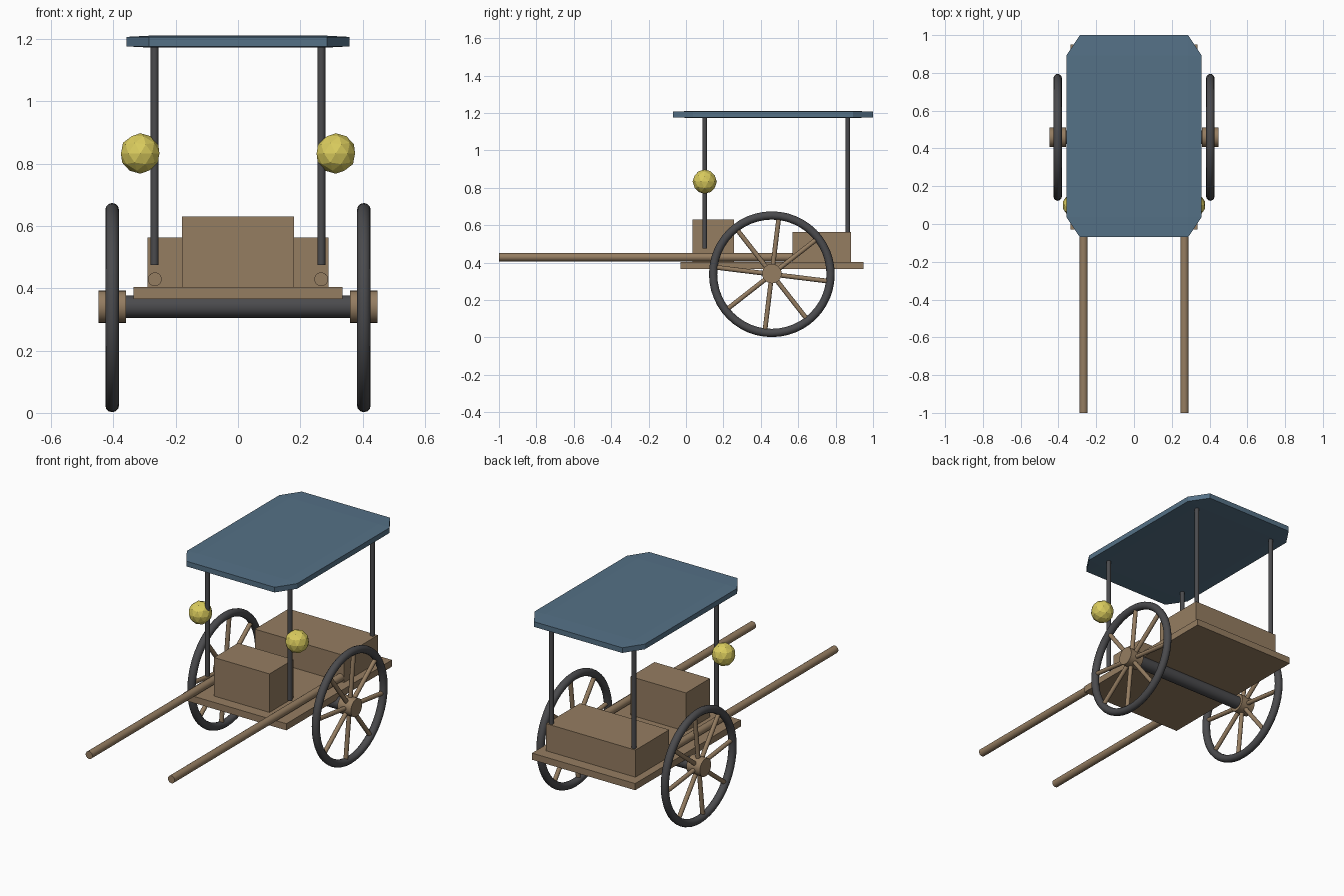
import bpy, bmesh, math
from mathutils import Matrix, Vector

if "Cube" in bpy.data.objects:
    bpy.data.objects.remove(bpy.data.objects["Cube"])


def material(name, rgb):
    m = bpy.data.materials.new(name)
    m.diffuse_color = (*rgb, 1)
    m.use_nodes = True
    m.node_tree.nodes["Principled BSDF"].inputs["Base Color"].default_value = m.diffuse_color
    return m


WOOD = material("brown wood", (0.30, 0.205, 0.12))
METAL = material("dark metal", (0.07, 0.07, 0.075))
CLOTH = material("blue canopy", (0.09, 0.165, 0.24))
GLOW = material("lantern yellow", (0.70, 0.60, 0.11))


def finish(name, bm, mat, smooth=False):
    bmesh.ops.recalc_face_normals(bm, faces=bm.faces)
    me = bpy.data.meshes.new(name)
    bm.to_mesh(me)
    bm.free()
    me.materials.append(mat)
    ob = bpy.data.objects.new(name, me)
    bpy.context.collection.objects.link(ob)
    if smooth:
        bpy.ops.object.select_all(action='DESELECT')
        ob.select_set(True)
        bpy.context.view_layer.objects.active = ob
        bpy.ops.object.shade_smooth_by_angle(angle=math.radians(40))
    return ob


def box(name, lo, hi, mat, bevel=0):
    """Box between two corners; the bevel is relative to each half size."""
    lo, hi = Vector(lo), Vector(hi)
    bm = bmesh.new()
    bmesh.ops.create_cube(bm, size=2)
    if bevel:
        bmesh.ops.bevel(bm, geom=bm.edges[:], offset=bevel, segments=1,
                        profile=0.5, affect='EDGES')
    bmesh.ops.scale(bm, vec=(hi - lo) / 2, verts=bm.verts)
    bmesh.ops.translate(bm, vec=(hi + lo) / 2, verts=bm.verts)
    return finish(name, bm, mat)


def add_rod(bm, a, b, r, sides=24):
    a, b = Vector(a), Vector(b)
    d = b - a
    mat = Matrix.Translation((a + b) / 2) @ d.to_track_quat('Z', 'Y').to_matrix().to_4x4()
    bmesh.ops.create_cone(bm, cap_ends=True, segments=sides, radius1=r, radius2=r,
                          depth=d.length, matrix=mat)


def rod(name, a, b, r, mat, sides=24):
    bm = bmesh.new()
    add_rod(bm, a, b, r, sides)
    return finish(name, bm, mat, True)


def ring(name, centre, major, minor, mat, n=48, m=12):
    """Wheel rim: a circle spun around the x axis."""
    bm = bmesh.new()
    c = Vector(centre)
    loops = []
    for i in range(n):
        t = 2 * math.pi * i / n
        row = []
        for j in range(m):
            p = 2 * math.pi * j / m
            r = major + minor * math.cos(p)
            row.append(bm.verts.new(c + Vector((minor * math.sin(p), r * math.cos(t), r * math.sin(t)))))
        loops.append(row)
    for i in range(n):
        for j in range(m):
            a, b = loops[i], loops[(i + 1) % n]
            k = (j + 1) % m
            bm.faces.new((a[j], b[j], b[k], a[k]))
    return finish(name, bm, mat, True)


AY, AZ = 0.459, 0.338   # axle position

# Body
box("platform", (-0.335, -0.03, 0.365), (0.335, 0.95, 0.404), WOOD)
box("front_seat", (-0.18, 0.035, 0.40), (0.18, 0.257, 0.63), WOOD)
box("rear_seat", (-0.29, 0.57, 0.40), (0.29, 0.883, 0.563), WOOD)
rod("axle", (-0.40, AY, 0.341), (0.40, AY, 0.341), 0.0365, METAL)

# Canopy
box("canopy", (-0.358, -0.07, 1.173), (0.358, 1.0, 1.211), CLOTH, bevel=0.2)

# Paired parts
for side, s in (("left", -1), ("right", 1)):
    rod(f"{side}_shaft", (s * 0.267, -1, 0.429), (s * 0.267, 0.62, 0.429), 0.022, WOOD)
    for end, y in (("front", 0.10), ("rear", 0.865)):
        rod(f"{side}_{end}_post", (s * 0.268, y, 0.475), (s * 0.268, y, 1.185), 0.0125, METAL, 16)

    # Lantern
    bm = bmesh.new()
    bmesh.ops.create_icosphere(bm, subdivisions=2, radius=0.065,
                               matrix=Matrix.Translation((s * 0.314, 0.10, 0.833)))
    finish(f"{side}_lantern", bm, GLOW)

    # Wheel: rim, hub and eight spokes
    x = s * 0.404
    ring(f"{side}_wheel_rim", (x, AY, AZ), 0.314, 0.022, METAL)
    rod(f"{side}_hub", (x - 0.044, AY, 0.341), (x + 0.044, AY, 0.341), 0.052, WOOD)
    bm = bmesh.new()
    for i in range(8):
        t = math.radians(45 * i - 7)
        d = Vector((0, math.cos(t), math.sin(t)))
        c = Vector((x, AY, AZ))
        add_rod(bm, c + d * 0.03, c + d * 0.305, 0.0125, 12)
    finish(f"{side}_spokes", bm, WOOD, True)
